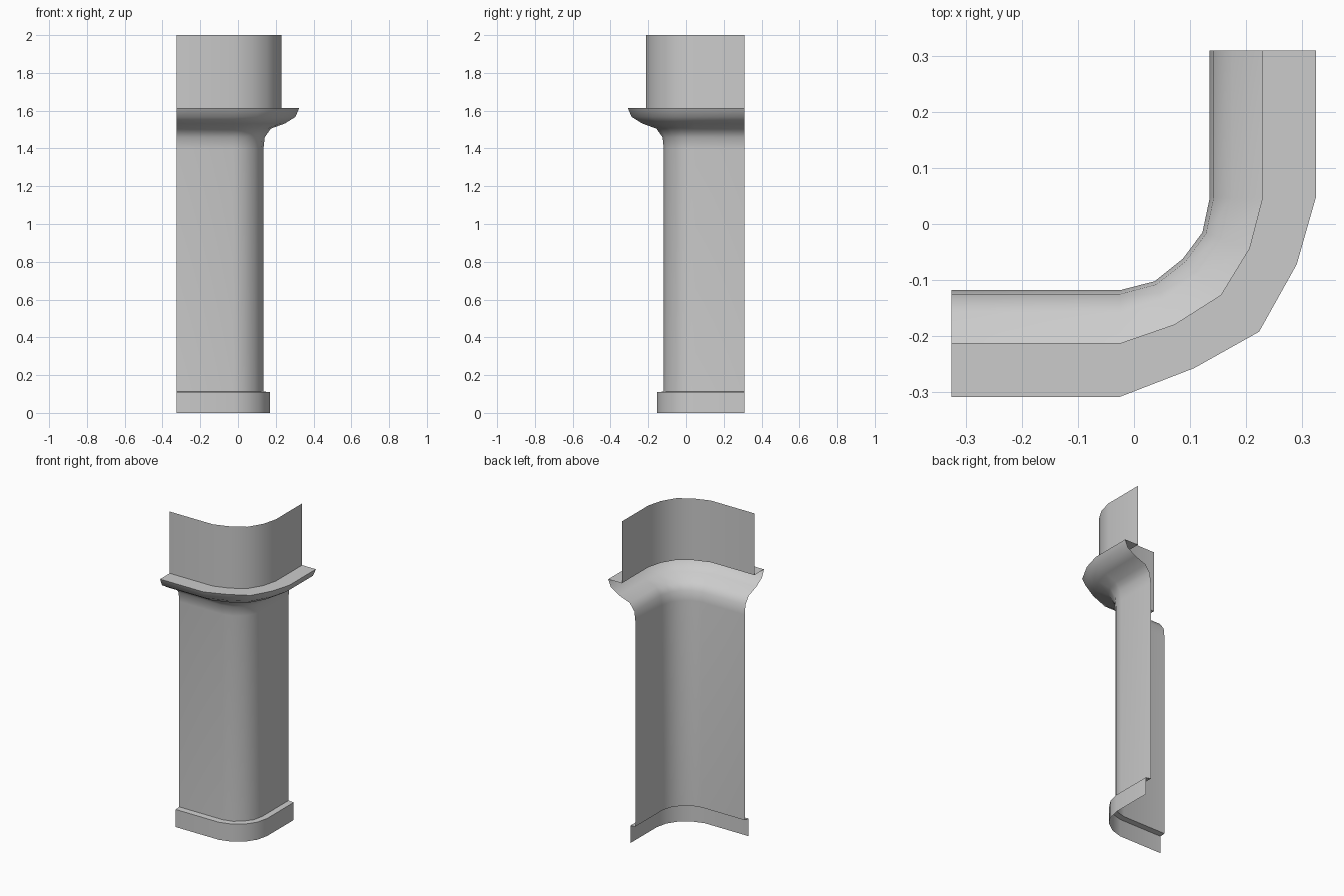
import bpy, bmesh, math
from mathutils import Vector

if "Cube" in bpy.data.objects:
    bpy.data.objects.remove(bpy.data.objects["Cube"])

# Plan of the bend: inner line (t=0) and outer line (t=1)
INNER = [(-0.325, -0.118), (-0.025, -0.118), (0.037, -0.102), (0.087, -0.062),
         (0.122, -0.015), (0.135, 0.047), (0.135, 0.309)]
OUTER = [(-0.325, -0.308), (-0.025, -0.308), (0.107, -0.257), (0.223, -0.192),
         (0.290, -0.072), (0.324, 0.047), (0.324, 0.309)]


def sweep(name, profile):
    """Sweep an open (x offset, z) profile around the bend as a single sheet."""
    bm = bmesh.new()
    rows = []
    for x, z in profile:
        t = (x - 0.135) / 0.189
        rows.append([bm.verts.new((*Vector(a).lerp(Vector(b), t), z))
                     for a, b in zip(INNER, OUTER)])
    for low, high in zip(rows, rows[1:]):
        for i in range(len(low) - 1):
            bm.faces.new((low[i], low[i + 1], high[i + 1], high[i]))
    me = bpy.data.meshes.new(name)
    bm.to_mesh(me)
    bm.free()
    ob = bpy.data.objects.new(name, me)
    bpy.context.collection.objects.link(ob)
    bpy.ops.object.select_all(action='DESELECT')
    ob.select_set(True)
    bpy.context.view_layer.objects.active = ob
    bpy.ops.object.shade_smooth_by_angle(angle=math.radians(40))
    return ob


# Plinth strip with its narrow top ledge
sweep("base_trim", [(0.17, 0), (0.17, 0.11), (0.135, 0.113)])

# Tall curved shaft flaring into the moulding, with flat ledge on top
sweep("shaft_and_cornice", [(0.135, 0.113), (0.135, 1.40), (0.142, 1.46),
                            (0.174, 1.505), (0.248, 1.532), (0.304, 1.567),
                            (0.324, 1.613), (0.229, 1.613)])

# Upright wall above the ledge
sweep("upper_wall", [(0.229, 1.613), (0.229, 2.0)])
